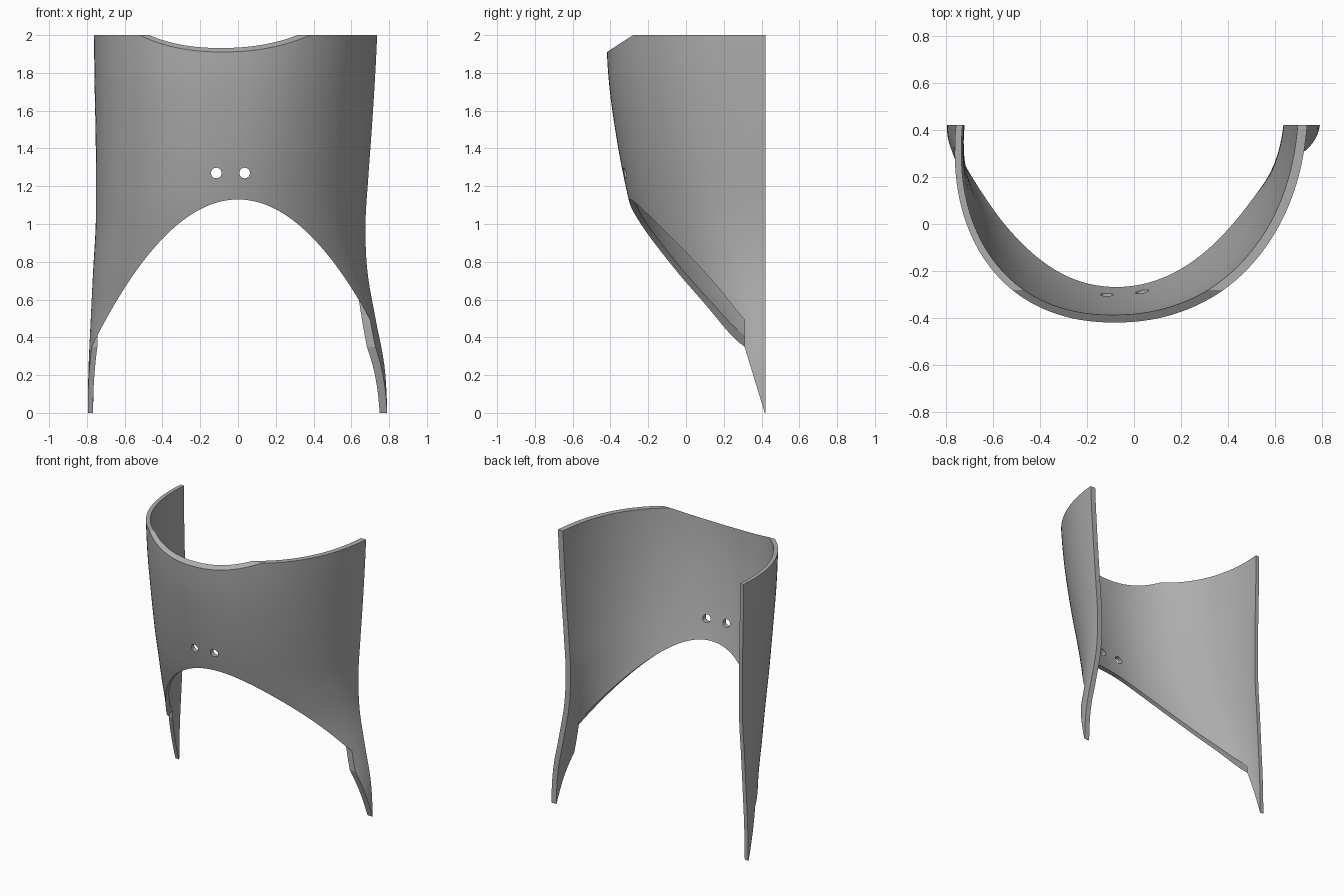
import bpy, bmesh, math
from mathutils import Vector

cube = bpy.data.objects.get("Cube")
if cube:
    bpy.data.objects.remove(cube, do_unlink=True)

grey = bpy.data.materials.new("plain grey")
grey.use_nodes = True
grey.diffuse_color = (0.42, 0.42, 0.42, 1)
grey.node_tree.nodes["Principled BSDF"].inputs["Base Color"].default_value = (0.42, 0.42, 0.42, 1)

BACK = 0.42      # y of the open back edges
ROWS, COLS, STEP = 48, 72, 0.25
# Per height step: right edge x, left edge x, depth of the curve
KEYS = [(-.795, .79, .45), (-.79, .775, .46), (-.778, .728, .50),
        (-.765, .685, .605), (-.75, .675, .69), (-.748, .69, .75),
        (-.75, .708, .795), (-.755, .724, .828), (-.757, .736, .842)]


def section(z):
    """Smoothly interpolated edge positions and depth at a height."""
    i = min(int(z / STEP), len(KEYS) - 2)
    t = z / STEP - i
    k = [KEYS[max(0, min(len(KEYS) - 1, i + d))] for d in (-1, 0, 1, 2)]
    return [b + t / 2 * (c - a + t * (2*a - 5*b + 4*c - d + t * (3*b - a - 3*c + d)))
            for a, b, c, d in zip(*k)]


def outline(z):
    """Outer and inner curves of the wall at a height."""
    lo, hi, depth = section(z)
    mid, half = (lo + hi) / 2, (hi - lo) / 2
    skew = -min(.07, .03 + .035 * z)
    power = 2 / (2 + .15 * max(0, z - .8))
    outer = []
    for j in range(COLS + 1):
        a = math.pi * j / COLS
        c, s = math.cos(a), max(0, math.sin(a))
        if j == COLS:
            s = 0
        u, v = math.copysign(abs(c) ** power, c), s ** power
        outer.append(Vector((mid + half * u + skew * v, BACK - depth * v, z)))
    inner = []
    for j, p in enumerate(outer):
        d = outer[min(j + 1, COLS)] - outer[max(j - 1, 0)]
        n = Vector((-d.y, d.x, 0)).normalized()
        if n.dot(Vector((mid, BACK, z)) - p) < 0:
            n = -n
        q = p + n * (.034 + .006 * (p.x - mid) / half)
        if j in (0, COLS):
            q.y = BACK
        inner.append(q)
    return outer + inner[::-1]


def finish(name, bm):
    bmesh.ops.recalc_face_normals(bm, faces=bm.faces)
    mesh = bpy.data.meshes.new(name)
    bm.to_mesh(mesh)
    bm.free()
    ob = bpy.data.objects.new(name, mesh)
    bpy.context.collection.objects.link(ob)
    mesh.materials.append(grey)
    return ob


def prism(name, points, offset):
    """Extrude a polygon of 3D points along an offset."""
    bm = bmesh.new()
    face = bm.faces.new([bm.verts.new(p) for p in points])
    new = bmesh.ops.extrude_face_region(bm, geom=[face])["geom"]
    bmesh.ops.translate(bm, vec=offset,
                        verts=[v for v in new if isinstance(v, bmesh.types.BMVert)])
    return finish(name, bm)


# Curved wall as a closed loop lofted upwards
bm = bmesh.new()
loops = [[bm.verts.new(p) for p in outline(2 * i / ROWS)] for i in range(ROWS + 1)]
count = len(loops[0])
for a, b in zip(loops, loops[1:]):
    for j in range(count):
        k = (j + 1) % count
        bm.faces.new((a[j], a[k], b[k], b[j]))
for loop in (loops[0], loops[-1]):
    for j in range(COLS):
        bm.faces.new((loop[j], loop[j + 1], loop[count - 2 - j], loop[count - 1 - j]))
shell = finish("curved_shell", bm)

# Front arch, slanted leg tips and bevelled front rim
arch = [(x, -1, 1.13 - 1.3 * x * x) for x in (i * .96 / 40 for i in range(-40, 41))]
arch += [(.96, -1, -.2), (-.96, -1, -.2)]
cutters = [prism("arch_cutter", arch, (0, 1.31, 0))]
tips = [(-1, -.2), (-1, .35), (.31, .35), (.417, 0), (.478, -.2)]
rim = [(-.28, 2), (-.6, 1.794), (-.6, 2.2), (.031, 2.2)]
for name, poly in (("leg_tip_cutter", tips), ("rim_cutter", rim)):
    cutters.append(prism(name, [(-1.2, y, z) for y, z in poly], (2.4, 0, 0)))

# Two round holes above the arch
for x in (-.115, .035):
    ring = [(x + .028 * math.cos(i * math.tau / 32), -.7,
             1.27 + .028 * math.sin(i * math.tau / 32)) for i in range(32)]
    cutters.append(prism("hole_cutter", ring, (0, .7, 0)))

bpy.context.view_layer.objects.active = shell
for ob in bpy.context.selected_objects:
    ob.select_set(False)
shell.select_set(True)
for cutter in cutters:
    mod = shell.modifiers.new("cut", 'BOOLEAN')
    mod.operation, mod.solver, mod.object = 'DIFFERENCE', 'EXACT', cutter
    bpy.ops.object.modifier_apply(modifier=mod.name)
    bpy.data.objects.remove(cutter, do_unlink=True)
bpy.ops.object.shade_smooth_by_angle(angle=math.radians(30))
